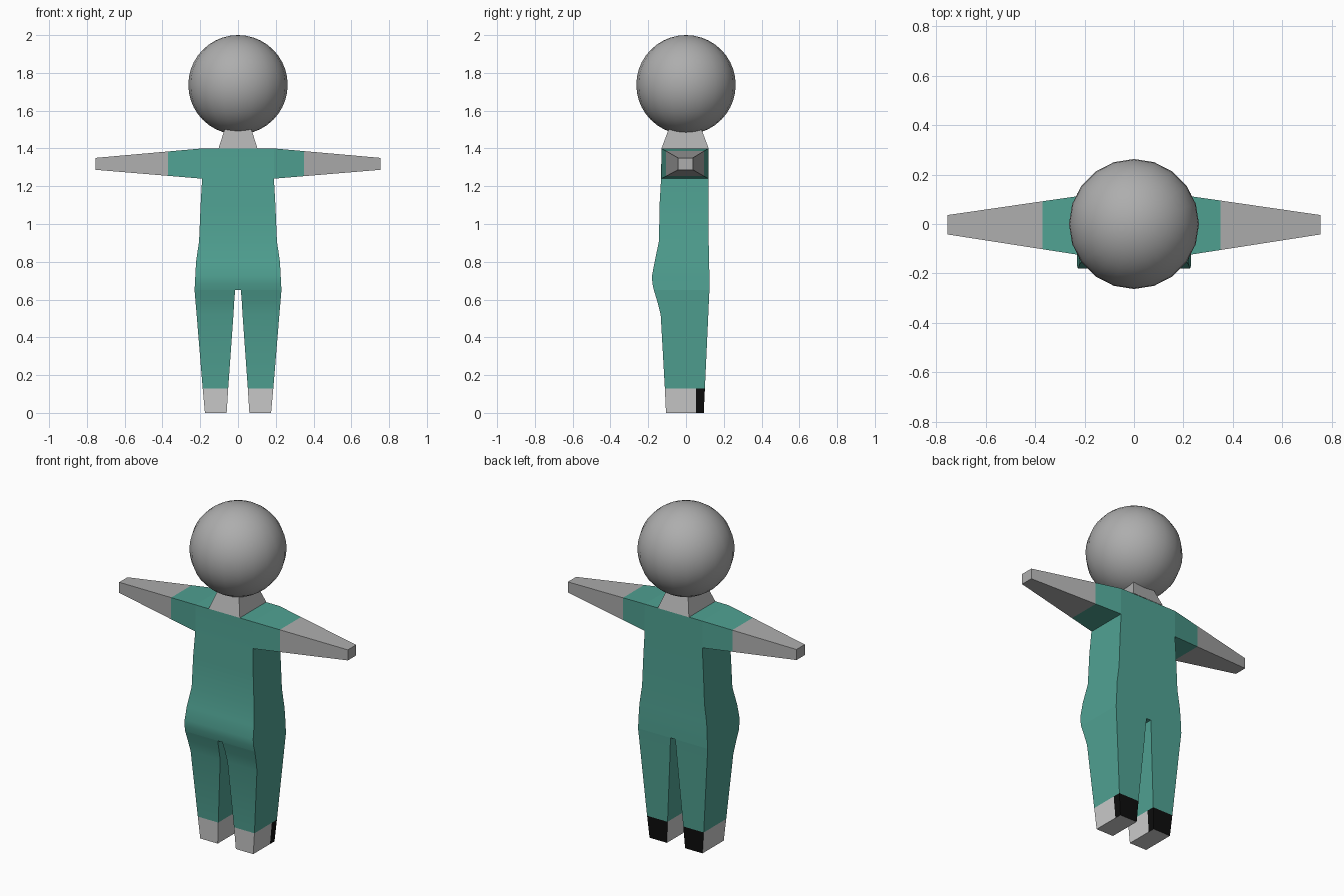
import bpy, bmesh, math

if "Cube" in bpy.data.objects:
    bpy.data.objects.remove(bpy.data.objects["Cube"])


def material(name, rgb):
    m = bpy.data.materials.new(name)
    m.diffuse_color = (*rgb, 1)
    m.use_nodes = True
    m.node_tree.nodes["Principled BSDF"].inputs["Base Color"].default_value = m.diffuse_color
    return m


TEAL = material("teal_cloth", (0.08, 0.36, 0.29))
SKIN = material("mid_grey", (0.42, 0.42, 0.42))
SHOE = material("light_grey", (0.8, 0.8, 0.8))
BLACK = material("black", (0.004, 0.004, 0.004))


def finish(obj, mats):
    for m in mats:
        obj.data.materials.append(m)
    bpy.ops.object.select_all(action='DESELECT')
    obj.select_set(True)
    bpy.context.view_layer.objects.active = obj
    bpy.ops.object.shade_smooth_by_angle(angle=math.radians(40))


def loft(name, rings, mats, cap_start=False, cap_end=False, dark_sides=()):
    """Skin a row of rings; sides listed in dark_sides take the second material."""
    bm = bmesh.new()
    loops = [[bm.verts.new(p) for p in ring] for ring in rings]
    n = len(loops[0])
    for a, b in zip(loops, loops[1:]):
        for i in range(n):
            j = (i + 1) % n
            f = bm.faces.new((a[i], a[j], b[j], b[i]))
            f.material_index = 1 if i in dark_sides else 0
    if cap_start:
        bm.faces.new(loops[0][::-1])
    if cap_end:
        bm.faces.new(loops[-1])
    bmesh.ops.recalc_face_normals(bm, faces=bm.faces)
    me = bpy.data.meshes.new(name)
    bm.to_mesh(me)
    bm.free()
    obj = bpy.data.objects.new(name, me)
    bpy.context.collection.objects.link(obj)
    finish(obj, mats)


def flat(z, x0, x1, y0, y1):
    return [(x0, y0, z), (x1, y0, z), (x1, y1, z), (x0, y1, z)]


def upright(x, y0, y1, z0, z1):
    return [(x, y0, z0), (x, y1, z0), (x, y1, z1), (x, y0, z1)]


# Head
bpy.ops.mesh.primitive_uv_sphere_add(segments=20, ring_count=20, radius=0.263,
                                     location=(0, 0, 1.737))
head = bpy.context.object
head.name = "head"
finish(head, [SKIN])

# Neck
loft("neck", [flat(1.40, -0.103, 0.103, -0.13, 0.12),
              flat(1.52, -0.065, 0.065, -0.085, 0.075)], [SKIN])

# Torso with rounded belly: height, half width, front, back
torso = [(0.65, 0.23, -0.17, 0.124), (0.685, 0.228, -0.178, 0.124),
         (0.725, 0.226, -0.18, 0.124), (0.80, 0.222, -0.166, 0.122),
         (0.91, 0.206, -0.143, 0.12), (1.10, 0.198, -0.14, 0.119),
         (1.24, 0.19, -0.132, 0.118), (1.40, 0.19, -0.13, 0.118)]
loft("torso", [flat(z, -w, w, f, b) for z, w, f, b in torso], [TEAL], True, True)

for side, word in ((-1, "left"), (1, "right")):
    # Sleeve and bare arm, tapering to the hand
    def arm_ring(x):
        t = (x - 0.19) / (0.755 - 0.19)
        return upright(side * x, -0.13 + 0.088 * t, 0.118 - 0.082 * t,
                       1.24 + 0.047 * t, 1.40 - 0.05 * t)
    cuff = 0.36 - 0.01 * side
    loft(word + "_sleeve", [arm_ring(0.19), arm_ring(cuff)], [TEAL])
    loft(word + "_arm", [arm_ring(cuff), arm_ring(0.755)], [SKIN], cap_end=True)

    # Trouser leg: height, inner x, outer x, front, back
    leg = [(0.13, 0.052, 0.187, -0.112, 0.10), (0.52, 0.024, 0.219, -0.134, 0.118),
           (0.59, 0.02, 0.225, -0.152, 0.121), (0.65, 0.015, 0.23, -0.17, 0.124)]
    loft(word + "_trouser_leg",
         [flat(z, *sorted((side * i, side * o)), f, b) for z, i, o, f, b in leg], [TEAL])

    # Shoe with black heel
    def shoe_ring(z, inner, outer, front, back):
        x0, x1 = sorted((side * inner, side * outer))
        return [(x0, front, z), (x1, front, z), (x1, 0.052, z), (x1, back, z), (x0, back, z)]
    loft(word + "_shoe", [shoe_ring(0, 0.06, 0.175, -0.106, 0.094),
                          shoe_ring(0.13, 0.052, 0.187, -0.112, 0.10)],
         [SHOE, BLACK], cap_start=True, dark_sides=(2, 3))
